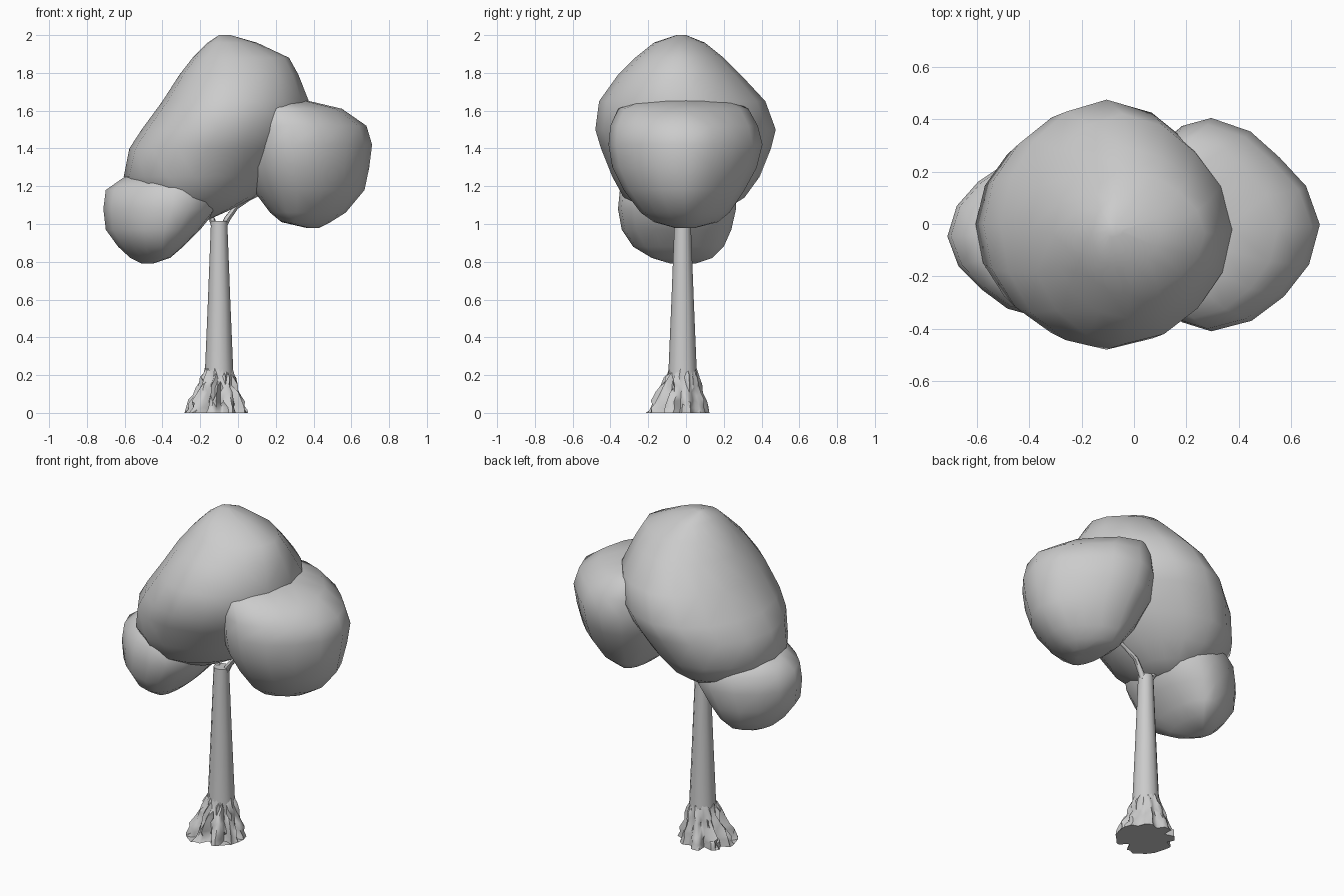
import bpy, bmesh, math, random
from mathutils import Vector

if "Cube" in bpy.data.objects:
    bpy.data.objects.remove(bpy.data.objects["Cube"])

random.seed(4)


def finish(name, bm, angle):
    bmesh.ops.recalc_face_normals(bm, faces=bm.faces)
    me = bpy.data.meshes.new(name)
    bm.to_mesh(me)
    bm.free()
    ob = bpy.data.objects.new(name, me)
    bpy.context.collection.objects.link(ob)
    bpy.ops.object.select_all(action='DESELECT')
    ob.select_set(True)
    bpy.context.view_layer.objects.active = ob
    bpy.ops.object.shade_smooth_by_angle(angle=math.radians(angle))
    return ob


def loft(bm, rings):
    """Skin a list of point rings and cap both ends."""
    rows = [[bm.verts.new(p) for p in r] for r in rings]
    n = len(rows[0])
    for a, b in zip(rows, rows[1:]):
        for i in range(n):
            j = (i + 1) % n
            bm.faces.new((a[i], a[j], b[j], b[i]))
    bm.faces.new(rows[0])
    bm.faces.new(rows[-1])


def ring(z, x0, x1, y0, y1, n, shift=0.0, k=(0, 0, 0, 0)):
    """Oval slice; shift moves the widest point, k bulges each quadrant."""
    w = (x1 - x0) / 2
    cx = (x0 + x1) / 2 + max(-0.5 * w, min(0.5 * w, shift))
    cy = (y0 + y1) / 2
    pts = []
    for i in range(n):
        a = 2 * math.pi * i / n
        c, s = math.cos(a), math.sin(a)
        f = 1 + k[int(4 * i / n) % 4] * math.sin(2 * a) ** 2
        pts.append((cx + ((x1 - cx) if c > 0 else (cx - x0)) * c * f,
                    cy + (y1 - y0) / 2 * s * f, z))
    return pts


def foliage(name, slices, shift, k):
    """Clump from horizontal slices: z, x min, x max, y min, y max."""
    bm = bmesh.new()
    loft(bm, [ring(*s, 16, shift, k) for s in slices])
    bmesh.ops.triangulate(bm, faces=bm.faces)
    return finish(name, bm, 60)


def branch(name, pts, r0, r1):
    bm = bmesh.new()
    rings = []
    for k, p in enumerate(pts):
        t = Vector(pts[min(k + 1, len(pts) - 1)]) - Vector(pts[max(k - 1, 0)])
        q = t.to_track_quat('Z', 'Y')
        r = r0 + (r1 - r0) * k / (len(pts) - 1)
        rings.append([Vector(p) + q @ Vector((r * math.cos(a), r * math.sin(a), 0))
                      for a in (i * math.pi / 3 for i in range(6))])
    loft(bm, rings)
    return finish(name, bm, 60)


# Foliage clumps
foliage("main_foliage", [
    (1.03, -0.23, -0.14, -0.10, 0.10),
    (1.07, -0.38, -0.05, -0.22, 0.20),
    (1.14, -0.52, 0.08, -0.33, 0.31),
    (1.25, -0.605, 0.20, -0.39, 0.39),
    (1.40, -0.575, 0.32, -0.45, 0.45),
    (1.50, -0.51, 0.36, -0.48, 0.475),
    (1.65, -0.40, 0.375, -0.46, 0.42),
    (1.79, -0.31, 0.32, -0.36, 0.29),
    (1.88, -0.24, 0.27, -0.27, 0.20),
    (1.96, -0.16, 0.10, -0.17, 0.10),
    (2.00, -0.10, -0.04, -0.05, 0.00)], -0.03, (-0.06, -0.04, 0.0, -0.03))
foliage("right_foliage", [
    (0.98, 0.36, 0.43, -0.06, 0.05),
    (1.01, 0.23, 0.49, -0.17, 0.17),
    (1.06, 0.17, 0.57, -0.24, 0.23),
    (1.18, 0.08, 0.67, -0.33, 0.31),
    (1.30, 0.02, 0.695, -0.39, 0.375),
    (1.42, 0.0, 0.71, -0.41, 0.405),
    (1.52, 0.0, 0.68, -0.40, 0.38),
    (1.61, 0.02, 0.55, -0.36, 0.33),
    (1.655, 0.08, 0.36, -0.25, 0.24)], -0.06, (-0.11, 0.0, -0.02, -0.05))
foliage("left_foliage", [
    (0.79, -0.51, -0.45, -0.08, 0.05),
    (0.82, -0.57, -0.36, -0.18, 0.14),
    (0.88, -0.635, -0.29, -0.28, 0.20),
    (0.97, -0.70, -0.20, -0.34, 0.24),
    (1.08, -0.713, -0.11, -0.36, 0.265),
    (1.18, -0.70, -0.10, -0.35, 0.26),
    (1.25, -0.60, -0.16, -0.29, 0.20)], 0.06, (0.0, -0.05, -0.09, 0.04))

# Trunk
bm = bmesh.new()
loft(bm, [ring(z, -0.1 - r, -0.1 + r, -0.018 - r, -0.018 + r, 12)
          for z, r in ((0.0, 0.09), (0.22, 0.075), (0.6, 0.059), (1.015, 0.043))])
finish("trunk", bm, 40)

# Gnarled roots: lobed flare, wider toward the front left
bm = bmesh.new()
N = 44
lobes = [random.uniform(0.35, 0.7) if i % 5 in (0, 4) else random.uniform(-0.03, 0.15) for i in range(N)]
rings = []
for z, f in ((0.0, 1.0), (0.03, 0.86), (0.06, 0.74), (0.10, 0.50), (0.14, 0.32), (0.18, 0.16), (0.225, 0.0)):
    pts = []
    for i in range(N):
        a = 2 * math.pi * i / N
        reach = f * (1.0 - lobes[i]) + (random.uniform(-0.13, 0.13) if 0 < f < 1 else 0)
        fx, fy = -0.12 + 0.175 * math.cos(a), -0.047 + 0.172 * math.sin(a)
        tx, ty = -0.103 + 0.074 * math.cos(a), -0.018 + 0.074 * math.sin(a)
        dz = random.uniform(-0.014, 0.014) if z > 0 else 0
        pts.append((tx + (fx - tx) * reach, ty + (fy - ty) * reach, z + dz))
    rings.append(pts)
loft(bm, rings)
bmesh.ops.triangulate(bm, faces=bm.faces)
finish("roots", bm, 50)

# Forked branches into the clumps
branch("left_branch", [(-0.125, -0.01, 0.99), (-0.14, 0.0, 1.03), (-0.18, 0.01, 1.06),
                       (-0.24, 0.01, 1.12)], 0.018, 0.010)
branch("right_branch", [(-0.075, -0.01, 0.99), (-0.055, -0.01, 1.03), (-0.01, 0.0, 1.09),
                        (0.06, 0.0, 1.135), (0.18, 0.0, 1.19)], 0.02, 0.010)
